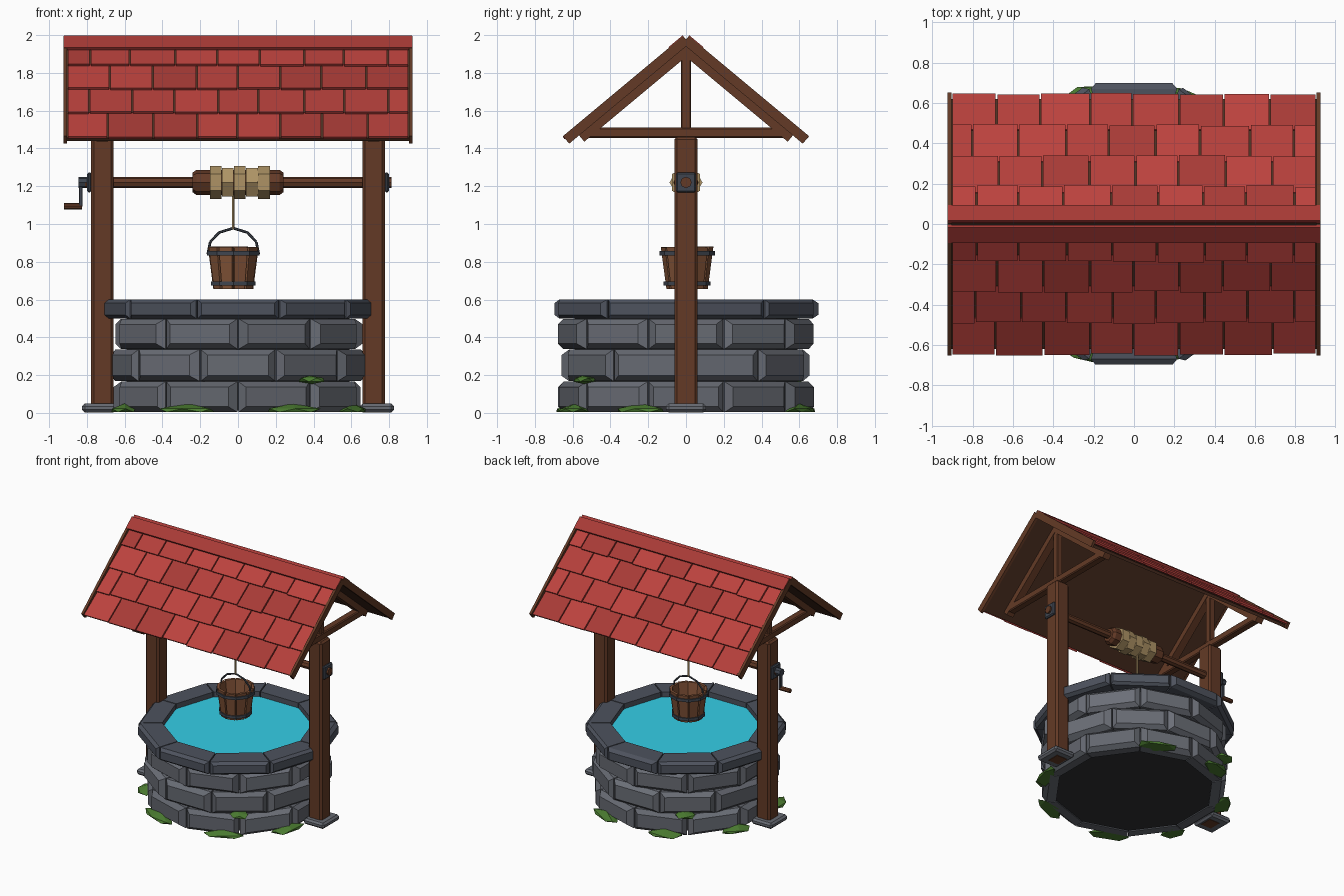
import bpy, bmesh, math, random
from mathutils import Matrix, Vector

if "Cube" in bpy.data.objects:
    bpy.data.objects.remove(bpy.data.objects["Cube"])

random.seed(4)
T, R = Matrix.Translation, Matrix.Rotation


def mat(name, r, g, b):
    m = bpy.data.materials.new(name)
    m.diffuse_color = (r, g, b, 1)
    m.use_nodes = True
    m.node_tree.nodes["Principled BSDF"].inputs["Base Color"].default_value = m.diffuse_color
    return m


WOOD = mat("wood", .125, .042, .019)
DARK = mat("dark_wood", .075, .03, .016)
STAVE = mat("bucket_wood", .22, .085, .038)
TILES = [mat(f"tile_{i}", .46 * k, .05 * k, .043 * k) for i, k in enumerate((.85, 1, 1.1))]
STONES = [mat(f"stone_{i}", .135 * k, .145 * k, .17 * k) for i, k in enumerate((.92, 1, 1.1))]
CAP = mat("cap_stone", .075, .085, .11)
BASE = mat("well_floor", .028, .03, .034)
WATER = mat("water", .035, .62, .8)
METAL = mat("iron", .05, .06, .08)
ROPE = mat("rope", .42, .29, .13)
MOSS = mat("moss", .07, .2, .03)
SIDES = 10


def finish(bm, name, *mats):
    bmesh.ops.recalc_face_normals(bm, faces=bm.faces[:])
    me = bpy.data.meshes.new(name)
    bm.to_mesh(me)
    bm.free()
    for m in mats:
        me.materials.append(m)
    ob = bpy.data.objects.new(name, me)
    bpy.context.collection.objects.link(ob)
    return ob


def box(bm, centre, size, bevel=0):
    vs = bmesh.ops.create_cube(bm, size=1, matrix=T(centre) @ Matrix.Diagonal((*size, 1)))["verts"]
    if bevel:
        edges = list({e for v in vs for e in v.link_edges})
        bmesh.ops.bevel(bm, geom=edges, offset=bevel, segments=1, affect='EDGES')


def rod(bm, a, b, r1, r2=None, n=8, spin=0.0):
    a, b = Vector(a), Vector(b)
    d = b - a
    m = T((a + b) / 2) @ d.to_track_quat('Z', 'Y').to_matrix().to_4x4() @ R(spin, 4, 'Z')
    bmesh.ops.create_cone(bm, cap_ends=True, segments=n, radius1=r1,
                          radius2=r1 if r2 is None else r2, depth=d.length, matrix=m)


def rings(bm, loops, mi=0):
    """Skin a list of equal-length vertex loops and cap both ends."""
    vs = [[bm.verts.new(p) for p in lp] for lp in loops]
    n = len(vs[0])
    fs = [bm.faces.new((a[i], a[(i + 1) % n], b[(i + 1) % n], b[i]))
          for a, b in zip(vs, vs[1:]) for i in range(n)]
    fs += [bm.faces.new(vs[0][::-1]), bm.faces.new(vs[-1])]
    for f in fs:
        f.material_index = mi


def stone(bm, ang, inner, outer, z0, z1, bev, mi=0):
    """Wedge block with a chamfered outer face."""
    rot, k = R(ang, 3, 'Z'), math.tan(math.pi / SIDES)

    def loop(r, t, za, zb):
        return [rot @ Vector(p) for p in ((r, -t, za), (r, t, za), (r, t, zb), (r, -t, zb))]
    j = random.uniform(-.007, .007)
    r = outer - bev
    rings(bm, [loop(inner, inner * k - .004, z0, z1), loop(r, r * k - .004, z0, z1),
               loop(outer + j, r * k - bev - j, z0 + bev * .8, z1 - bev * .8)], mi)


# stone courses, staggered, and the cap ring (flat sides to front and back)
step = math.tau / SIDES
for row, (z0, z1) in enumerate(((0.004, .165), (.168, .335), (.338, .498))):
    bm = bmesh.new()
    for i in range(SIDES):
        ang = -math.pi / 2 + step * (i + .5 * ((row + 1) % 2))
        stone(bm, ang, .55, .655, z0, z1, .036, random.randrange(3))
    finish(bm, f"stone_course_{row + 1}", *STONES)
bm = bmesh.new()
for i in range(SIDES):
    stone(bm, -math.pi / 2 + step * i, .52, .695, .5, .6, .024)
finish(bm, "cap_stones", CAP)

# dark core closing the bottom, and the water
bm = bmesh.new()
rod(bm, (0, 0, .012), (0, 0, .52), .59, n=20)
finish(bm, "well_core", BASE)
bm = bmesh.new()
rod(bm, (0, 0, .52), (0, 0, .56), .545, n=20)
finish(bm, "water", WATER)

# moss clumps: angle, radius, height, half length
bm = bmesh.new()
for ang, r, z, ln in ((-114, .66, 0, .17), (-64, .66, 0, .17), (-155, .67, 0, .1), (-22, .66, 0, .15),
                      (65, .665, 0, .15), (112, .665, 0, .15), (158, .67, 0, .13), (-54, .665, .175, .08),
                      (125, .665, .175, .08)):
    m = (T((0, 0, z)) @ R(math.radians(ang), 4, 'Z') @ T((r, 0, 0))
         @ Matrix.Diagonal((.065, ln, .05 if z == 0 else .022, 1)))
    for v in bmesh.ops.create_icosphere(bm, subdivisions=1, radius=1, matrix=m)["verts"]:
        v.co.x += random.uniform(-.012, .012)
        v.co.y += random.uniform(-.012, .012)
        v.co.z = max(v.co.z, .004)
finish(bm, "moss", MOSS)

# roof coordinates: s runs down the slope, n is its outward normal
A, Z0 = math.radians(39.8), 2.008
CA, SA = math.cos(A), math.sin(A)


def slab(bm, side, x0, x1, s0, s1, n0, n1, t, mi=0):
    """Sloping board: top at n0 (upper end) and n1 (lower end), thickness t."""
    def pt(x, s, n):
        return Vector((x, side * (s * CA + n * SA), Z0 - s * SA + n * CA))
    rings(bm, [[pt(x, s0, n0), pt(x, s1, n1), pt(x, s1, n1 - t), pt(x, s0, n0 - t)] for x in (x0, x1)], mi)


for side, label in ((-1, "front"), (1, "back")):
    bm = bmesh.new()
    slab(bm, side, -.905, .905, .02, .83, -.028, -.028, .022)
    finish(bm, f"roof_panel_{label}", DARK)

    bm = bmesh.new()
    w = 1.81 / 8
    for row, low in enumerate((.848, .643, .443, .25)):
        shift = -w / 2 if row % 2 else 0
        cuts = [-.905] + [-.905 + shift + i * w + random.uniform(-.012, .012)
                          for i in range(1, 9 if row % 2 else 8)] + [.905]
        for a, b in zip(cuts, cuts[1:]):
            j = random.uniform(-.007, .004)
            slab(bm, side, a + .004, b - .004, low - .22, low + j, -.022, -.004 + j * .4, .014,
                 random.randrange(3))
    finish(bm, f"roof_tiles_{label}", *TILES)

    bm = bmesh.new()
    slab(bm, side, -.922, .922, .02, .118, .004, .004, .02)
    finish(bm, f"ridge_cap_{label}", TILES[0])

    bm = bmesh.new()
    for sx in (-1, 1):
        slab(bm, side, sx * .905, sx * .925, .02, .848, 0, 0, .052)
    finish(bm, f"barge_boards_{label}", WOOD)

# posts, feet and gable trusses
for sx, label in ((-1, "left"), (1, "right")):
    bm = bmesh.new()
    box(bm, (sx * .718, 0, .731), (.118, .124, 1.46), .014)
    finish(bm, f"post_{label}", WOOD)
    bm = bmesh.new()
    box(bm, (sx * .735, 0, .026), (.18, .21, .046), .014)
    finish(bm, f"post_foot_{label}", STONES[1])
    bm = bmesh.new()
    box(bm, (sx * .718, 0, 1.483), (.06, 1.06, .055), .007)
    box(bm, (sx * .718, 0, 1.72), (.05, .052, .44), .006)
    for side in (-1, 1):
        slab(bm, side, sx * .718 - .03, sx * .718 + .03, .04, .78, -.05, -.05, .045)
    finish(bm, f"truss_{label}", WOOD)
    bm = bmesh.new()
    box(bm, (sx * .787, 0, 1.22), (.024, .105, .105), .008)
    finish(bm, f"axle_plate_{label}", METAL)

# axle, drum and wound rope
bm = bmesh.new()
rod(bm, (-.81, 0, 1.22), (.812, 0, 1.22), .03)
finish(bm, "axle", WOOD)
bm = bmesh.new()
rod(bm, (-.22, 0, 1.22), (.22, 0, 1.22), .067)
for s in (-1, 1):
    rod(bm, (s * .22, 0, 1.22), (s * .24, 0, 1.22), .067, .052)
finish(bm, "drum", WOOD)
bm = bmesh.new()
for i in range(5):
    x = -.118 + i * .064
    rod(bm, (x - .031, 0, 1.22), (x + .031, 0, 1.22), .087, n=6, spin=i % 2 * math.pi / 6)
finish(bm, "rope_coils", ROPE)

# crank
bm = bmesh.new()
rod(bm, (-.845, 0, 1.22), (-.79, 0, 1.22), .03)
box(bm, (-.832, 0, 1.165), (.02, .032, .15), .004)
finish(bm, "crank_arm", METAL)
bm = bmesh.new()
rod(bm, (-.92, 0, 1.095), (-.825, 0, 1.095), .017)
finish(bm, "crank_handle", WOOD)

# bucket: staves, floor, hoops, bail and hanging rope
BX, BY = -.025, .006
bm = bmesh.new()
k = math.tan(math.pi / 10)
for i in range(10):
    m = T((BX, BY, 0)) @ R(math.tau * i / 10, 4, 'Z')
    zt = .878 + random.uniform(-.004, .004)
    rings(bm, [[m @ Vector(p) for p in ((r - .02, -t, z), (r, -t, z), (r, t, z), (r - .02, t, z))]
               for r, z in ((.106, .657), (.134, zt)) for t in (r * k - .006,)])
finish(bm, "bucket_staves", STAVE)
bm = bmesh.new()
rod(bm, (BX, BY, .668), (BX, BY, .686), .1, n=10)
finish(bm, "bucket_floor", DARK)
bm = bmesh.new()
for z, r in ((.685, .121), (.845, .144)):
    loops = [[Vector((BX + q * math.cos(a), BY + q * math.sin(a), h)) for q, h in
              ((r - .012, z - .011), (r + .003, z - .011), (r + .003, z + .011), (r - .012, z + .011))]
             for a in [math.tau * (i + .5) / 10 for i in range(10)]]
    vs = [[bm.verts.new(p) for p in lp] for lp in loops]
    for a, b in zip(vs, vs[1:] + vs[:1]):
        for j in range(4):
            bm.faces.new((a[j], a[(j + 1) % 4], b[(j + 1) % 4], b[j]))
finish(bm, "bucket_hoops", METAL)
bm = bmesh.new()
arc = [(-.135, .84), (-.122, .905), (-.075, .955), (0, .978), (.075, .955), (.122, .905), (.135, .84)]
for (x0, z0), (x1, z1) in zip(arc, arc[1:]):
    rod(bm, (BX + x0, BY, z0), (BX + x1, BY, z1), .007, n=6)
finish(bm, "bucket_bail", METAL)
bm = bmesh.new()
rod(bm, (BX, BY, .972), (BX, BY, 1.17), .008, n=6)
finish(bm, "hanging_rope", ROPE)
